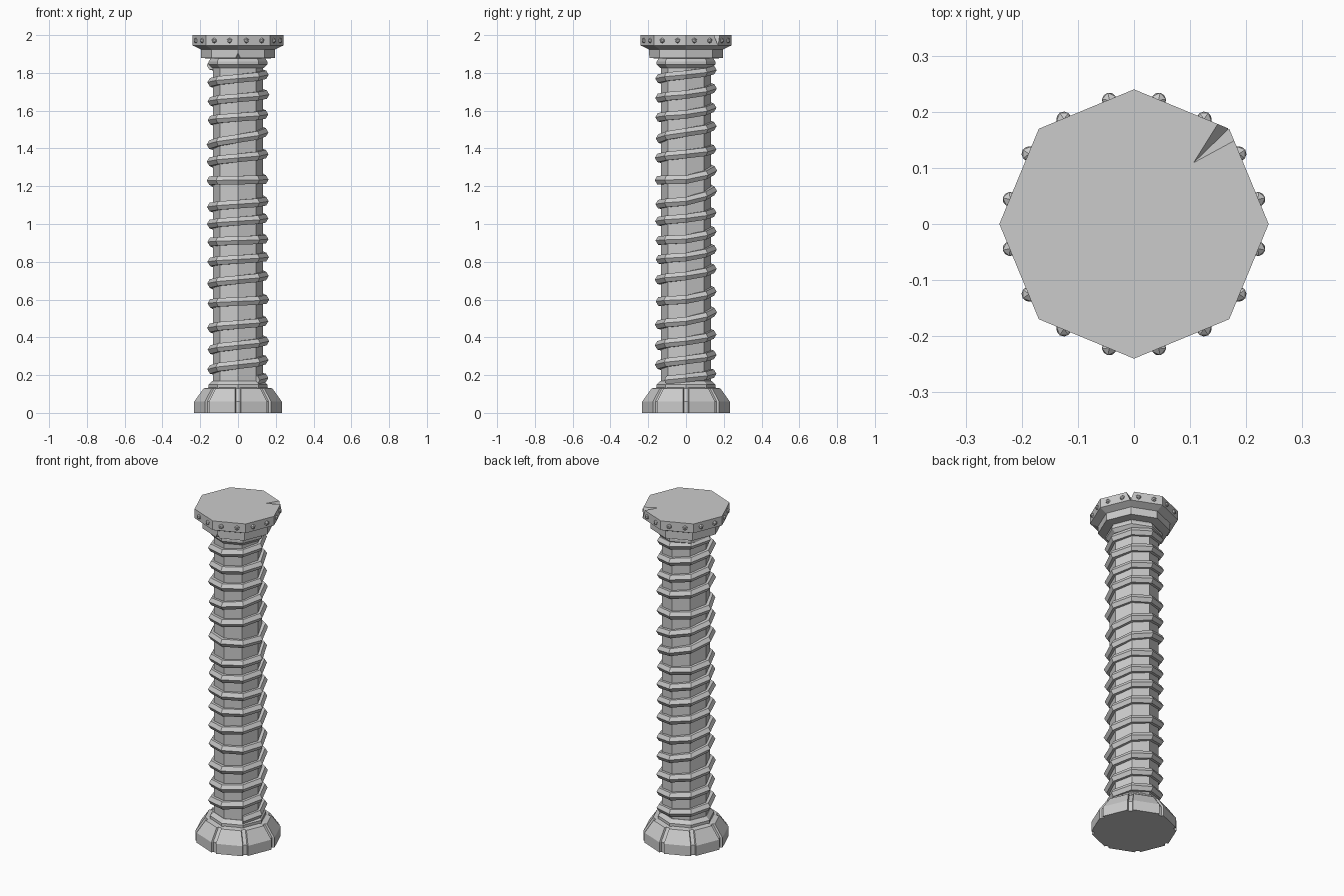
import bpy, bmesh, random
from math import sin, cos, pi
from mathutils import Vector, Matrix

random.seed(4)
cube = bpy.data.objects.get("Cube")
if cube:
    bpy.data.objects.remove(cube)

stone = bpy.data.materials.new("grey stone")
stone.use_nodes = True
GREY = (0.6, 0.6, 0.6, 1)
stone.diffuse_color = GREY
stone.node_tree.nodes["Principled BSDF"].inputs["Base Color"].default_value = GREY


def finish(name, bm):
    bmesh.ops.recalc_face_normals(bm, faces=bm.faces)
    mesh = bpy.data.meshes.new(name)
    bm.to_mesh(mesh)
    bm.free()
    mesh.materials.append(stone)
    ob = bpy.data.objects.new(name, mesh)
    bpy.context.collection.objects.link(ob)
    return ob


def loft(name, rings):
    """Skin a list of closed rings and cap both ends."""
    bm = bmesh.new()
    loops = [[bm.verts.new(p) for p in ring] for ring in rings]
    for low, high in zip(loops, loops[1:]):
        for i in range(len(low)):
            j = (i + 1) % len(low)
            bm.faces.new((low[i], low[j], high[j], high[i]))
    bm.faces.new(loops[0][::-1])
    bm.faces.new(loops[-1])
    return finish(name, bm)


def polar(r, a, z):
    return Vector((r * cos(a), r * sin(a), z))


def octagon(r, z):
    return [polar(r, i * pi / 4, z) for i in range(8)]


def grooved_octagon(r, z, half=0.016, depth=0.014):
    """Octagon with a square groove cut into each corner."""
    ring = []
    for i in range(8):
        corner = polar(r, i * pi / 4, z)
        out = polar(1, i * pi / 4, 0)
        before = (polar(r, (i - 1) * pi / 4, z) - corner).normalized() * half
        after = (polar(r, (i + 1) * pi / 4, z) - corner).normalized() * half
        ring += [corner + before, corner + before * 0.7 - out * depth,
                 corner + after * 0.7 - out * depth, corner + after]
    return ring


def turned(name, profile, section=octagon):
    return loft(name, [section(r, z) for r, z in profile])


def chip(ob, points):
    """Break a four-cornered splinter out of an object."""
    bm = bmesh.new()
    for p in points:
        bm.verts.new(p)
    bmesh.ops.convex_hull(bm, input=bm.verts)
    cutter = finish("chip_cutter", bm)
    cutter.hide_render = True
    mod = ob.modifiers.new("chip", 'BOOLEAN')
    mod.operation = 'DIFFERENCE'
    mod.solver = 'EXACT'
    mod.object = cutter
    bpy.context.view_layer.objects.active = ob
    bpy.ops.object.modifier_apply(modifier=mod.name)
    bpy.data.objects.remove(cutter)


# Base, shaft and collars
turned("base", [(0.238, 0), (0.238, 0.06), (0.188, 0.13), (0.15, 0.135)], grooved_octagon)
turned("lower_collar", [(0.155, 0.13), (0.155, 0.15), (0.135, 0.17)])
turned("shaft", [(0.133, 0.12), (0.133, 1.9)])
turned("upper_collar", [(0.135, 1.825), (0.155, 1.845), (0.155, 1.86), (0.14, 1.885)])

# Capital with a flared underside and broken corners
capital = turned("capital", [(0.15, 1.875), (0.197, 1.88), (0.197, 1.925),
                             (0.24, 1.945), (0.24, 2.0)])
chip(capital, [(0.105, 0.108, 2.001), (0.168, 0.209, 2.001),
               (0.21, 0.165, 2.001), (0.196, 0.196, 1.917)])
for side in (-1, 1):
    chip(capital, [(0, side * 0.15, 1.87), (-0.03, side * 0.22, 1.87),
                   (0.03, side * 0.22, 1.87), (0, side * 0.21, 1.915)])

# Rivets around the capital
bm = bmesh.new()
for i in range(16):
    angle = (i + 0.5) * pi / 8
    place = Matrix.Translation(polar(0.225, angle, 1.971)) @ Matrix.Rotation(angle, 4, 'Z')
    bmesh.ops.create_icosphere(bm, subdivisions=1, radius=0.015, matrix=place)
finish("rivets", bm)

# Rope winding up the shaft: heights on its right (+x) and left (-x) for each turn
right = [0.185, 0.28, 0.38, 0.485, 0.6, 0.725, 0.825, 0.92, 1.03, 1.12,
         1.235, 1.37, 1.485, 1.58, 1.685, 1.79]
left = [0.23, 0.335, 0.45, 0.58, 0.685, 0.8, 0.905, 1.0, 1.09,
        1.23, 1.33, 1.42, 1.55, 1.65, 1.75, 1.84]
heights = [z for pair in zip(right, left) for z in pair]
rings = []
for step in range(-1, 4 * (len(heights) - 1) + 1):
    half_turn = min(max(step // 4, 0), len(heights) - 2)
    t = step / 4 - half_turn
    z = heights[half_turn] * (1 - t) + heights[half_turn + 1] * t
    angle = step * pi / 4
    centre = 0.136 + random.uniform(-0.003, 0.003)
    rings.append([polar(centre + 0.027 * cos(k * pi / 3), angle,
                        z + 0.026 * sin(k * pi / 3)) for k in range(6)])
loft("rope", rings)
